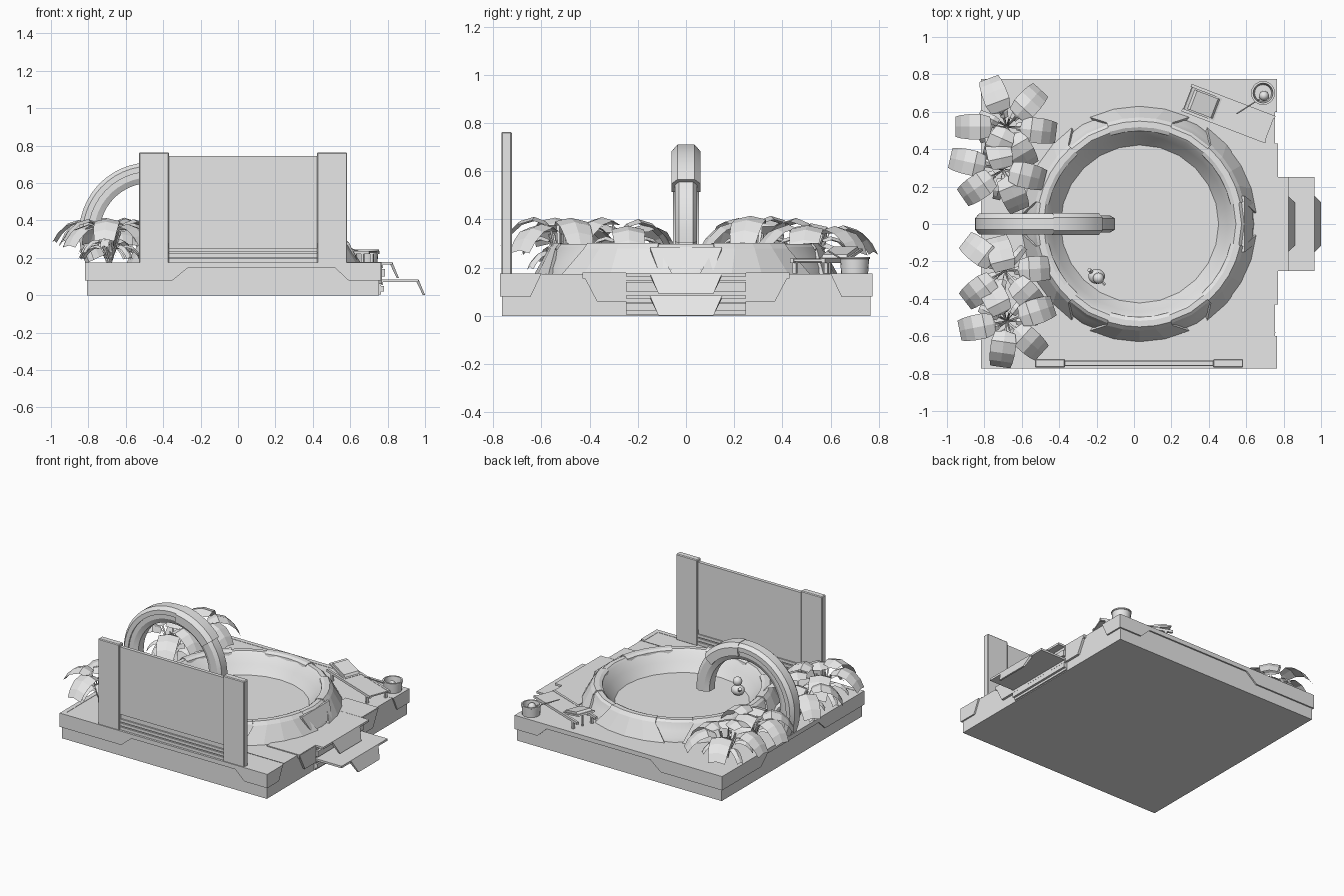
import bpy, bmesh, math, random
from math import sin, cos, pi, radians
from mathutils import Vector, Matrix

cube = bpy.data.objects.get("Cube")
if cube:
    bpy.data.objects.remove(cube)
random.seed(4)

grey = bpy.data.materials.new("plain_grey")
grey.use_nodes = True
GREY = (0.8, 0.8, 0.8, 1)
grey.diffuse_color = GREY
grey.node_tree.nodes["Principled BSDF"].inputs["Base Color"].default_value = GREY


def finish(name, bm, smooth=None):
    bmesh.ops.recalc_face_normals(bm, faces=bm.faces)
    mesh = bpy.data.meshes.new(name)
    bm.to_mesh(mesh)
    bm.free()
    mesh.materials.append(grey)
    ob = bpy.data.objects.new(name, mesh)
    bpy.context.collection.objects.link(ob)
    if smooth:
        bpy.ops.object.select_all(action='DESELECT')
        ob.select_set(True)
        bpy.context.view_layer.objects.active = ob
        bpy.ops.object.shade_smooth_by_angle(angle=radians(smooth))
    return ob


def loft(name, rings, closed=False, smooth=None):
    """Skin a list of equal closed rings of points, capping open ends."""
    bm = bmesh.new()
    vs = [[bm.verts.new(p) for p in r] for r in rings]
    n = len(vs[0])
    pairs = list(zip(vs, vs[1:])) + ([(vs[-1], vs[0])] if closed else [])
    for a, b in pairs:
        for i in range(n):
            j = (i + 1) % n
            bm.faces.new((a[i], a[j], b[j], b[i]))
    if not closed:
        bm.faces.new(vs[0])
        bm.faces.new(vs[-1])
    return finish(name, bm, smooth)


def box(name, x0, x1, y0, y1, z0, z1):
    ring = lambda z: [(x0, y0, z), (x1, y0, z), (x1, y1, z), (x0, y1, z)]
    return loft(name, [ring(z0), ring(z1)])


def plate_x(name, pts, x0, x1):
    return loft(name, [[(x, y, z) for y, z in pts] for x in (x0, x1)])


def plate_y(name, pts, y0, y1):
    return loft(name, [[(x, y, z) for x, z in pts] for y in (y0, y1)])


def lathe(name, profile, cx, cy, n=40, smooth=25):
    """Turn a closed (radius, height) section around a vertical axis."""
    rings = [[(cx + r * cos(a), cy + r * sin(a), z) for r, z in profile]
             for a in (2 * pi * i / n for i in range(n))]
    return loft(name, rings, closed=True, smooth=smooth)


def rod(name, a, b, r, n=6):
    a, b = Vector(a), Vector(b)
    bm = bmesh.new()
    m = Matrix.Translation((a + b) / 2) @ (b - a).to_track_quat('Z', 'Y').to_matrix().to_4x4()
    bmesh.ops.create_cone(bm, cap_ends=True, segments=n, radius1=r, radius2=r,
                          depth=(b - a).length, matrix=m)
    return finish(name, bm, 40)


# Base slab with overhanging notched trim
L, R, F, B, TOP = -0.818, 0.764, -0.773, 0.775, 0.175
box("base_slab", L + .01, R - .01, F + .01, B - .01, 0, TOP - .002)
notch = [(L, .08), (-.35, .08), (-.27, .145), (.52, .145), (.59, .08), (R, .08), (R, TOP), (L, TOP)]
plate_y("front_trim", notch, F, F + .03)
plate_y("back_trim", notch, B - .03, B)
left_notch = [(F, .08), (-.35, .08), (-.28, .145), (.28, .145), (.35, .08), (B, .08), (B, TOP), (F, TOP)]
plate_x("side_trim", left_notch, L, L + .03)
for s in (-1, 1):
    plate_x("corner_trim", [(s * .773, .08), (s * .645, .08), (s * .60, TOP), (s * .773, TOP)], R - .03, R)
    plate_x("step_cheek", [(s * .43, TOP), (s * .37, .06), (s * .25, .06), (s * .25, TOP)], R - .03, R + .006)
    box("deck_strip", .52, R + .004, min(s * .25, s * .43), max(s * .25, s * .43), TOP - .02, TOP + .004)

# Entry steps: thin treads with a tapered hanging lip
for x0, x1, z, dx, drop, half in ((.54, .592, .285, .045, .095, .15),
                                  (.57, .825, .178, .035, .085, .25),
                                  (.70, .965, .085, .035, .083, .25)):
    box("step_tread", x0, x1, -half, half, z - .014, z)
    lip = lambda o: [(x1 + o, -.15, z - abs(o)), (x1 + o, .15, z - abs(o)),
                     (x1 + dx + o, .115, z - drop), (x1 + dx + o, -.115, z - drop)]
    loft("step_lip", [lip(0), lip(-.012)])
for x, z0, z1 in ((.785, .10, .14), (.775, .145, .165), (.78, .02, .05), (.775, .055, .072)):
    box("step_riser", .6, x, -.25, .25, z0, z1)
box("step_core", .6, .765, -.25, .25, .005, .17)

# Pool basin and its armour panels
CX = 0.03
lathe("pool_basin", [(.615, .165), (.605, .20), (.58, .235), (.56, .285), (.545, .298), (.515, .298),
                     (.50, .285), (.47, .23), (.42, .17), (.40, .14), (.40, .12)], CX, 0, n=24)
lathe("pool_floor", [(.001, .15), (.41, .15), (.41, .13), (.001, .13)], CX, 0, n=48)
section = [(.505, .292), (.518, .303), (.55, .303), (.57, .28), (.63, .172)]
for k in range(6):
    mid = radians(30 + 60 * k)
    for (r, z), (r2, z2), w, w2 in zip(section, section[1:], (18, 18, 18, 18), (18, 18, 18, 25)):
        rings = []
        for t in (-1, -.5, 0, .5, 1):
            a, b = mid + radians(w) * t, mid + radians(w2) * t
            rings.append([(CX + q * cos(c), q * sin(c), h) for q, h, c in
                          ((r, z, a), (r2, z2, b), (r2 - .02, z2 - .01, b), (r - .01, z - .02, a))])
        loft("pool_panel", rings)

# Display wall
box("wall_screen", -.38, .43, -.757, -.733, .28, .745)
for x in (-.53, .422):
    w = box("wall_post", x, x + .162, -.767, -.723, .17, .763)
    bev = w.modifiers.new("soft_edges", 'BEVEL')
    bev.width, bev.segments = .005, 1
box("wall_ledge", -.38, .43, -.750, -.738, .17, .28)
for i in range(3):
    box("wall_slat", -.38, .43, -.760, -.730, .176 + i * .027, .196 + i * .027)
box("deck_seam", -.5, R - .005, -.584, -.580, TOP, TOP + .002)


# Arched spout
def arc(name, sec, a0, a1, n):
    rings = []
    for i in range(n + 1):
        a = radians(a0 + (a1 - a0) * i / n)
        rings.append([(-.47 + r * cos(a), y, .33 + r * sin(a)) for r, y in sec])
    return loft(name, rings, smooth=20)


tube = [(.27, -.03), (.27, .03), (.30, .045), (.345, .045), (.368, .03), (.368, -.03), (.345, -.045), (.30, -.045)]
arc("spout_tube", tube, -4, 205, 26)
cuff = [(.30, -.05), (.30, -.06), (.355, -.06), (.383, -.035), (.383, .035), (.355, .06), (.30, .06), (.30, .05)]
arc("spout_cuff", cuff, 38, 84, 7)
arc("spout_back_cover", [(.33, -.055), (.36, -.055), (.38, -.03), (.38, .03), (.36, .055), (.33, .055)], 84, 205, 16)


# Broad-leaved plants: a thin stalk opening into a wide drooping blade
def leaf(bm, root, mid, high, width, size=1):
    out = Vector(mid) - Vector(root)
    d = out.length
    out.normalize()
    side = Vector((-out.y, out.x))
    rows = []
    for off, w, dz in ((-d, .06, TOP - high), (-.09, .1, -.03), (-.08, .8, -.02), (-.03, 1, 0),
                       (.03, 1, -.018), (.075, .92, -.06), (.105, .8, -.11)):
        row = []
        for s in (-1, 0, 1):
            p = Vector(root) + out * max(0, d + off * (size if off > -d else 1)) + side * (s * w * width / 2)
            row.append(bm.verts.new((p.x, p.y, high + dz * (size if off > -d else 1) - abs(s) * w * .015)))
        rows.append(row)
    for a, b in zip(rows, rows[1:]):
        for i in (0, 1):
            bm.faces.new((a[i], a[i + 1], b[i + 1], b[i]))


plants = {
    (-.68, .52): [(-.74, .68), (-.57, .64), (-.85, .52), (-.52, .50), (-.61, .40), (-.72, .43)],
    (-.70, .29): [(-.88, .33), (-.83, .20), (-.58, .26), (-.65, .17), (-.72, .38)],
    (-.69, -.25): [(-.82, -.15), (-.71, -.17), (-.53, -.24), (-.82, -.35), (-.58, -.37)],
    (-.68, -.52): [(-.53, -.47), (-.83, -.55), (-.70, -.66), (-.57, -.62), (-.74, -.40)],
}
for root, mids in plants.items():
    bm = bmesh.new()
    for mid in mids:
        d = (Vector(mid) - Vector(root)).length
        leaf(bm, root, mid, .45 - .32 * d + random.uniform(-.03, .015), .135)
    # small undergrowth close to the stalks
    for i in range(7):
        a = i * 2 * pi / 7
        leaf(bm, root, (root[0] + .1 * cos(a), root[1] + .1 * sin(a)), .27 + .03 * (i % 3), .05, .6)
    finish("plant_leaves", bm)
    for i in range(5):
        a = i * 1.26
        rod("plant_stem", (*root, TOP), (root[0] + .05 * cos(a), root[1] + .05 * sin(a), .34), .006)


# Floating toy bird
def ball(name, loc, scale):
    bm = bmesh.new()
    m = Matrix.Translation(loc) @ Matrix.Diagonal((*scale, 1))
    bmesh.ops.create_uvsphere(bm, u_segments=14, v_segments=8, radius=1, matrix=m)
    return finish(name, bm, 60)


ball("toy_body", (-.20, -.28, .205), (.045, .04, .035))
ball("toy_head", (-.19, -.29, .258), (.03, .03, .03))
rod("toy_beak", (-.17, -.31, .255), (-.155, -.325, .252), .009)
rod("toy_tail", (-.225, -.26, .215), (-.24, -.245, .235), .012)

# Sun lounger, built straight and then turned into place
place = Matrix.Translation((.505, .59, TOP)) @ Matrix.Rotation(radians(-21), 4, 'Z')
parts = []
for y in (-.07, .07):
    parts.append(box("lounger_rail", -.24, .24, y - .008, y + .008, .045, .062))
    for x in (-.19, .2):
        parts.append(box("lounger_leg", x - .008, x + .008, y - .008, y + .008, 0, .05))
parts.append(box("lounger_seat", -.07, .235, -.064, .064, .05, .06))
parts.append(plate_y("lounger_back", [(-.06, .05), (-.06, .062), (-.23, .105), (-.235, .095)], -.064, .064))
parts.append(plate_y("lounger_pillow", [(-.07, .064), (-.08, .08), (-.20, .112), (-.215, .10)], -.055, .055))
parts.append(rod("lounger_prop", (-.19, 0, 0), (-.19, 0, .09), .007))
for ob in parts:
    ob.matrix_world = place

# Ice bucket with bottle and stirring stick
BX, BY = .69, .70
lathe("bucket", [(.056, TOP), (.060, .235), (.064, .237), (.064, .245), (.053, .245), (.045, .185), (.001, .185), (.001, TOP)],
      BX, BY, n=20)
ball("bucket_bottle", (BX + .005, BY - .015, .215), (.027, .027, .03))
rod("stirring_stick", (BX, BY - .02, .215), (.55, .59, .27), .004)
